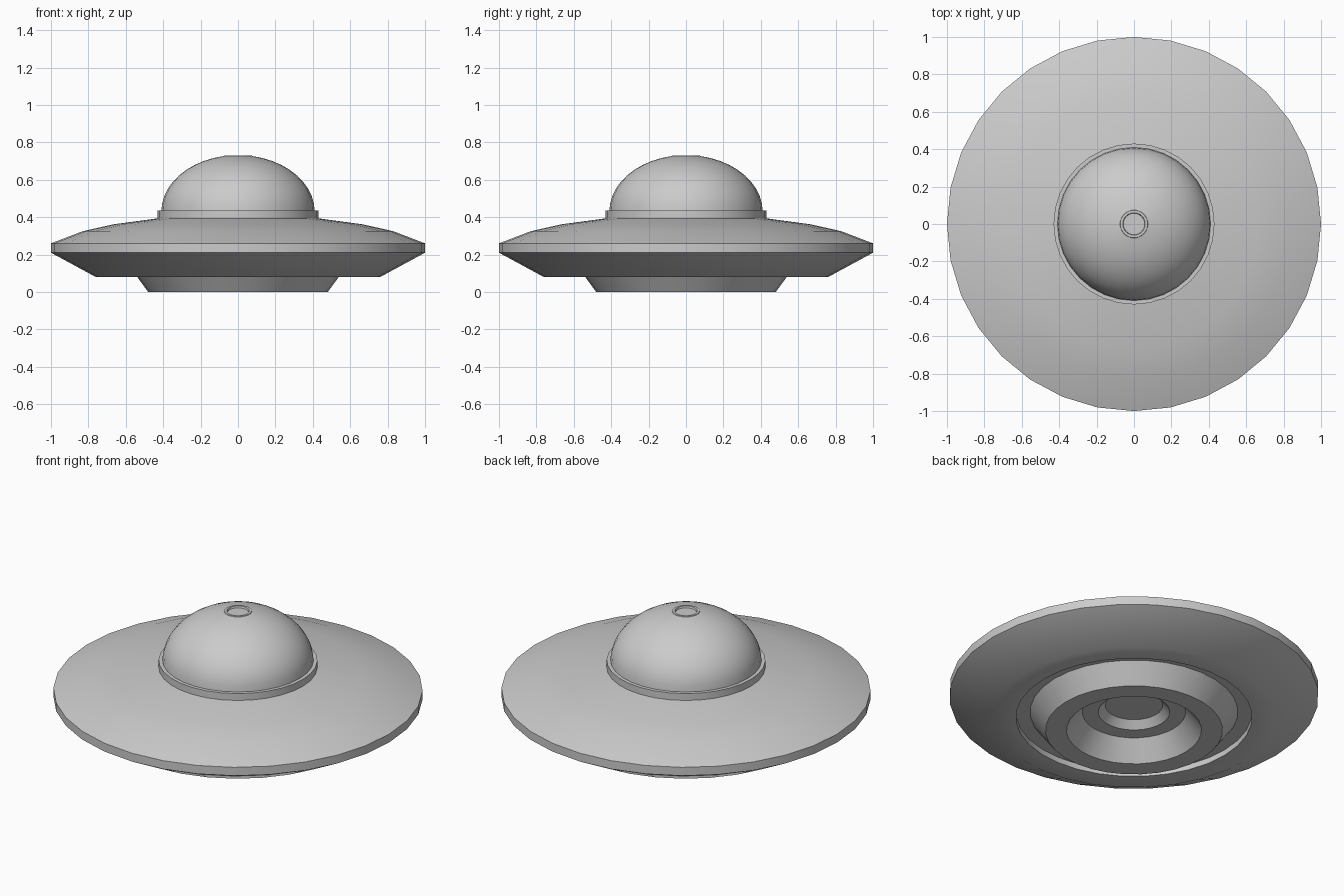
import bpy
import bmesh
from math import sin, cos, pi, radians

SIDES = 32

cube = bpy.data.objects.get("Cube")
if cube:
    bpy.data.objects.remove(cube, do_unlink=True)

# One plain grey metal for the whole craft
grey = bpy.data.materials.new("grey_metal")
grey.use_nodes = True
color = (0.6, 0.6, 0.6, 1)
grey.diffuse_color = color
grey.node_tree.nodes["Principled BSDF"].inputs["Base Color"].default_value = color


def lathe(name, profile, cap_bottom=False, cap_top=False):
    """Turn (radius, height) points, listed from below outwards and up, about z."""
    bm = bmesh.new()
    rings = []
    for r, z in profile:
        angles = [2 * pi * i / SIDES for i in range(SIDES)]
        rings.append([bm.verts.new((r * cos(a), r * sin(a), z)) for a in angles])
    for low, high in zip(rings, rings[1:]):
        for i in range(SIDES):
            j = (i + 1) % SIDES
            bm.faces.new((low[i], low[j], high[j], high[i]))
    if cap_bottom:
        bm.faces.new(rings[0][::-1])
    if cap_top:
        bm.faces.new(rings[-1])
    mesh = bpy.data.meshes.new(name)
    bm.to_mesh(mesh)
    bm.free()
    mesh.materials.append(grey)
    obj = bpy.data.objects.new(name, mesh)
    bpy.context.collection.objects.link(obj)
    bpy.ops.object.select_all(action="DESELECT")
    obj.select_set(True)
    bpy.context.view_layer.objects.active = obj
    bpy.ops.object.shade_smooth_by_angle(angle=radians(30))
    return obj


# Saucer hull: groove wall, belly, rim band and curved upper deck
lathe("saucer_hull", [(0.64, 0.113), (0.64, 0.08), (0.76, 0.08), (1, 0.21),
                      (1, 0.26), (0.83, 0.325), (0.665, 0.362), (0.42, 0.395)])

# Underside: central port, stepped recess, landing ring and groove floor
lathe("landing_ring", [(0.156, 0.155), (0.194, 0.113), (0.28, 0.113), (0.366, 0),
                       (0.48, 0), (0.563, 0.113), (0.64, 0.113)], cap_bottom=True)

# Collar around the foot of the dome
lathe("dome_collar", [(0.41, 0.39), (0.43, 0.39), (0.43, 0.435), (0.40, 0.435)])

# Dome: flattened half sphere, open at the crown
base, height, radius, steps = 0.43, 0.302, 0.41, 10
crown = radians(79.5)
arc = [crown * i / steps for i in range(steps + 1)]
lathe("dome", [(radius * cos(a), base + height * sin(a)) for a in arc])

# Crown: thin lip around a shallow recessed disc
lathe("dome_crown", [(0.075, 0.725), (0.073, 0.73), (0.06, 0.73), (0.057, 0.72)],
      cap_top=True)
